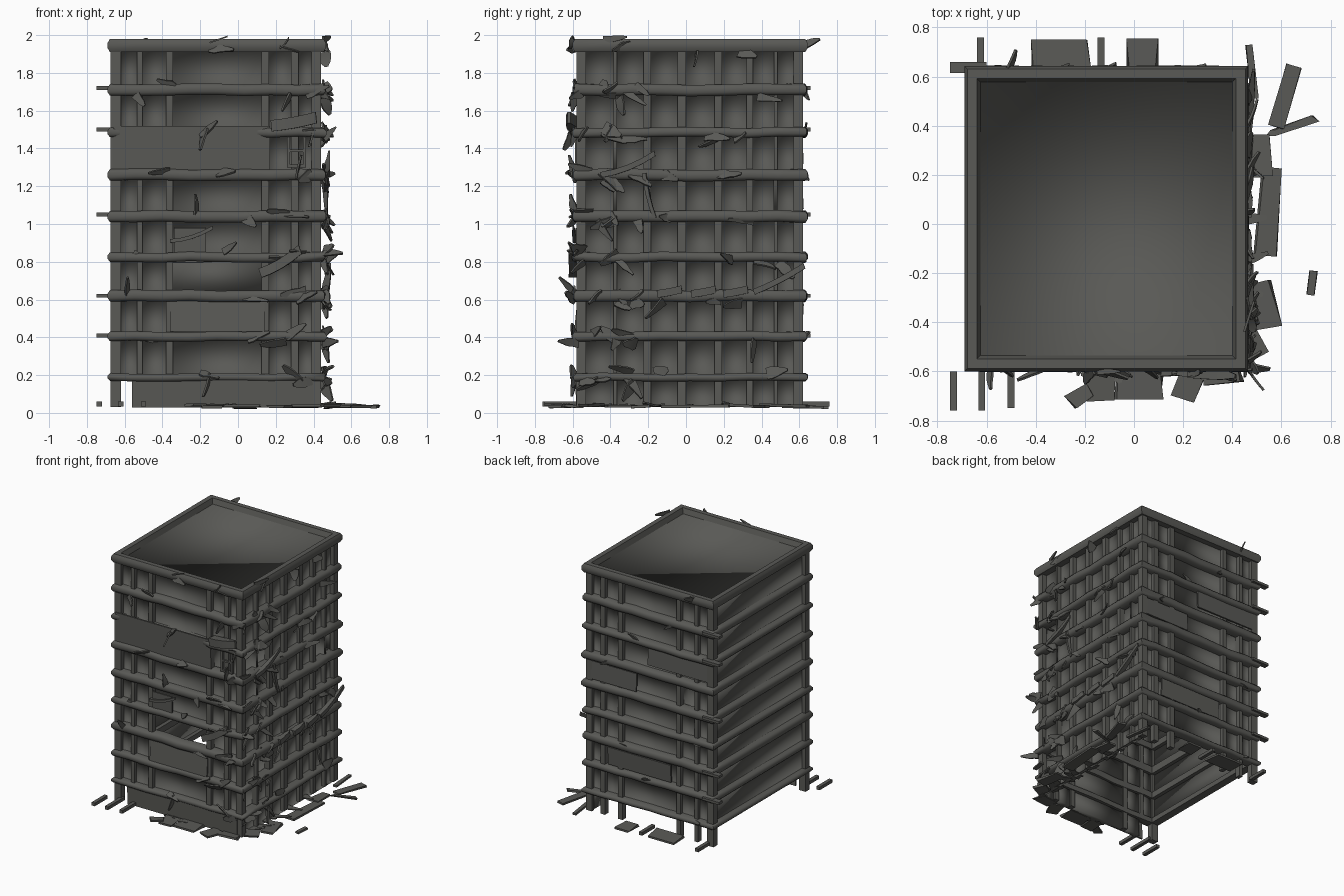
import bpy, bmesh, math, random
from mathutils import Vector, Matrix

if "Cube" in bpy.data.objects:
    bpy.data.objects.remove(bpy.data.objects["Cube"])
random.seed(7)
R = random.uniform

mat = bpy.data.materials.new("dark concrete grey")
mat.diffuse_color = (0.10, 0.10, 0.092, 1)
mat.use_nodes = True
mat.node_tree.nodes["Principled BSDF"].inputs["Base Color"].default_value = mat.diffuse_color

X0, X1, Y0, Y1 = -0.675, 0.44, -0.58, 0.62          # wall planes
LEVELS = [(0.17, 0.21), (0.38, 0.43), (0.59, 0.65), (0.80, 0.85), (1.01, 1.07),
          (1.23, 1.29), (1.46, 1.51), (1.68, 1.74), (1.91, 1.98)]


def finish(bm, name, smooth=None, recalc=True):
    if recalc:
        bmesh.ops.recalc_face_normals(bm, faces=bm.faces)
    me = bpy.data.meshes.new(name)
    bm.to_mesh(me)
    bm.free()
    me.materials.append(mat)
    ob = bpy.data.objects.new(name, me)
    bpy.context.collection.objects.link(ob)
    if smooth:
        bpy.ops.object.select_all(action='DESELECT')
        ob.select_set(True)
        bpy.context.view_layer.objects.active = ob
        bpy.ops.object.shade_smooth_by_angle(angle=math.radians(smooth))
    return ob


def box(bm, lo, hi, rot=None):
    lo, hi = Vector(lo), Vector(hi)
    c, s = (lo + hi) / 2, hi - lo
    m = Matrix.Translation(c) @ (rot.to_4x4() if rot else Matrix()) @ Matrix.Diagonal((*s, 1))
    return bmesh.ops.create_cube(bm, size=1, matrix=m)['verts']


def at(side, u, z, d):
    # point on a facade: u along the wall, d = depth inwards from the wall plane
    return {'front': (u, Y0 + d, z), 'back': (u, Y1 - d, z),
            'right': (X1 - d, u, z), 'left': (X0 + d, u, z)}[side]


def side_box(bm, side, u0, u1, z0, z1, d0, d1):
    a, b = at(side, u0, z0, d0), at(side, u1, z1, d1)
    box(bm, [min(p) for p in zip(a, b)], [max(p) for p in zip(a, b)])


def tray(bm, outer, inner):
    # recess: back face plus four reveals, wound to face outwards
    o = [bm.verts.new(p) for p in outer]
    i = [bm.verts.new(p) for p in inner]
    bm.faces.new(i)
    for k in range(4):
        l = (k + 1) % 4
        bm.faces.new((o[k], o[l], i[l], i[k]))


def side_tray(bm, side, u0, u1, z0, z1, d0, d1):
    if side in ('back', 'left'):
        u0, u1 = u1, u0
    cs = ((u0, z0), (u1, z0), (u1, z1), (u0, z1))
    tray(bm, [at(side, u, z, d0) for u, z in cs], [at(side, u, z, d1) for u, z in cs])


def shard(bm, p, d, length, width, bend=0.0, thick=0.008, roll=0.0):
    # bent, tapered strip of torn slab
    d = Vector(d).normalized()
    side = d.cross(Vector((0, 0, 1)))
    side = side.normalized() if side.length > 0.1 else Vector((0, 1, 0))
    side = Matrix.Rotation(roll, 3, d) @ side
    up = side.cross(d)
    prev, n = None, 4
    for i in range(n + 1):
        t = i / n
        c = Vector(p) + d * length * t + up * bend * t * t
        w = width * (1 - 0.75 * t * t) * R(0.75, 1.1) / 2
        ring = [bm.verts.new(c + side * a * w + up * b * thick / 2)
                for a, b in ((-1, -1), (1, -1), (1, 1), (-1, 1))]
        if prev:
            for k in range(4):
                bm.faces.new((prev[k], prev[(k + 1) % 4], ring[(k + 1) % 4], ring[k]))
        else:
            bm.faces.new(ring)
        prev = ring
    bm.faces.new(prev)


# rounded floor bands running round the tower
bm = bmesh.new()
for lv, (z0, z1) in enumerate(LEVELS):
    h, top = z1 - z0, z1 > 1.9
    prof = [(-0.075, 0), (-0.012, 0), (0, 0.3), (0, 0.7), (-0.012, 1), (-0.05 if top else -0.075, 1)]
    x0, x1, y0, y1 = -0.69, 0.465, -0.60, 0.643
    pts = []
    N = 8
    for (ax, ay), (bx, by) in (((x0, y0), (x1, y0)), ((x1, y0), (x1, y1)),
                               ((x1, y1), (x0, y1)), ((x0, y1), (x0, y0))):
        pts += [(ax + (bx - ax) * i / N, ay + (by - ay) * i / N) for i in range(N)]
    rings = []
    for x, y in pts:
        nx = -1 if x < x0 + 1e-4 else 1 if x > x1 - 1e-4 else 0
        ny = -1 if y < y0 + 1e-4 else 1 if y > y1 - 1e-4 else 0
        j = 0 if top or nx < 0 else R(-0.006, 0.004)
        jz = 0 if top or nx < 0 else R(-0.005, 0.004)
        if lv == 6 and ny < 0 and nx == 0 and x < 0.1:
            j = -0.03                                # band torn off behind the loose sheet
        rings.append([bm.verts.new((x + nx * (o + j), y + ny * (o + j), z0 + t * h + jz)) for o, t in prof])
    for a, b in zip(rings, rings[1:] + rings[:1]):
        for k in range(len(prof)):
            l = (k + 1) % len(prof)
            bm.faces.new((a[k], a[l], b[l], b[k]))
finish(bm, "floor_bands", 60)

# recessed roof deck
bm = bmesh.new()
rc = ((-0.64, -0.55), (0.415, -0.55), (0.415, 0.593), (-0.64, 0.593))
tray(bm, [(x, y, 1.979) for x, y in rc], [(x, y, 1.94) for x, y in rc])
finish(bm, "roof_deck", 180, False)

# facades: upright columns and recessed panes; some panes are missing or pushed in
FRONT_COLS = [(-0.675, -0.62), (-0.535, -0.505), (-0.38, -0.345), (0.125, 0.165), (0.28, 0.32), (0.405, 0.44)]
RIGHT_COLS = [(-0.58, -0.54), (-0.385, -0.365), (-0.225, -0.185), (-0.045, 0.0), (0.15, 0.19), (0.32, 0.355),
              (0.465, 0.485), (0.59, 0.62)]
OPEN = {('front', 3, 2), ('front', 0, 0)} | {('back', 0, i) for i in range(5)}
DEEP = {('front', 6, 3), ('front', 3, 3), ('right', 6, 0), ('right', 6, 1), ('right', 2, 1),
        ('right', 5, 5), ('right', 5, 6), ('right', 1, 0), ('back', 2, 3), ('back', 5, 1)}
for side, cols in (('front', FRONT_COLS), ('right', RIGHT_COLS), ('back', FRONT_COLS)):
    cb, pb = bmesh.new(), bmesh.new()
    for s in range(9):
        z0 = 0.03 if s == 0 else LEVELS[s - 1][1] - 0.01
        z1 = LEVELS[s][0] + 0.01
        for i, (a, b) in enumerate(cols):
            if (side, s, i) in {('right', 6, 1), ('right', 5, 1), ('front', 0, 1), ('right', 5, 6)}:
                continue
            side_box(cb, side, a, b, z0, z1, 0.0 if i in (0, len(cols) - 1) else 0.006, 0.05)
        for i in range(len(cols) - 1):
            if (side, s, i) not in OPEN:
                d = 0.11 if (side, s, i) in DEEP else R(0.03, 0.042)
                side_tray(pb, side, cols[i][1] - 0.002, cols[i + 1][0] + 0.002, z0, z1, 0.008, d)
    finish(cb, side + "_columns")
    finish(pb, side + "_panes", 180, False)

# plain left wall, open at ground level with corner posts
bm = bmesh.new()
for s in range(1, 9):
    side_tray(bm, 'left', Y0 + 0.02, Y1 - 0.02, LEVELS[s - 1][1] - 0.005, LEVELS[s][0] + 0.005, 0.0, 0.03)
finish(bm, "left_wall", 180, False)
bm = bmesh.new()
for y in (Y0, Y1 - 0.05):
    box(bm, (X0, y, 0.03), (X0 + 0.045, y + 0.05, 1.93))
finish(bm, "corner_posts")

# loose sheets hanging on the front and back
bm = bmesh.new()
for x0, x1, z0, z1, tilt in ((-0.66, 0.17, 1.28, 1.52, 0.03), (-0.36, 0.14, 0.43, 0.60, -0.10),
                             (-0.56, 0.40, 0.03, 0.18, 0.04), (-0.34, -0.17, 0.84, 0.98, 0.03)):
    box(bm, (x0, Y0 - 0.004, z0), (x1, Y0 + 0.008, z1), Matrix.Rotation(tilt, 3, 'X'))
for x0, x1, z0, z1, tilt in ((-0.62, -0.1, 1.32, 1.46, 0.05), (-0.3, 0.25, 0.44, 0.58, -0.06),
                             (0.0, 0.4, 1.08, 1.22, 0.05)):
    box(bm, (x0, Y1 - 0.012, z0), (x1, Y1, z1), Matrix.Rotation(tilt, 3, 'X'))
finish(bm, "loose_sheets")

# small window frame at the damaged corner
bm = bmesh.new()
for x in (0.26, 0.345):
    side_box(bm, 'front', x, x + 0.014, 1.30, 1.48, -0.008, 0.02)
for z in (1.30, 1.38, 1.466):
    side_box(bm, 'front', 0.26, 0.359, z, z + 0.014, -0.006, 0.018)
finish(bm, "corner_window_frame")

# torn slab pieces hanging along the band edges, mostly at the right corner
bm = bmesh.new()
for z0, z1 in LEVELS:
    z = (z0 + z1) / 2
    many = 1 if z > 1.8 else 2
    for k in range(4 * many):
        y = R(-0.5, 0.55) if k % 2 else R(-0.58, -0.25)
        shard(bm, (0.45, y, z + R(-0.04, 0.03)), (R(0.05, 0.3), R(-1, 1), R(-0.7, 0.3)),
              R(0.07, 0.14), R(0.04, 0.08), R(-0.03, 0.03), 0.01, R(0.6, 1.6))
    for k in range(2 * many):
        x = R(0.2, 0.42) if k % 3 else R(-0.6, 0.1)
        shard(bm, (x, -0.585, z + R(-0.03, 0.03)), (R(-1, 1), R(-0.2, -0.02), R(-0.5, 0.4)),
              R(0.07, 0.14), R(0.03, 0.07), R(-0.02, 0.02), 0.01, R(0.6, 1.6))
    shard(bm, (R(-0.6, 0.4), 0.625, z), (R(-1, 1), R(0.05, 0.2), R(-0.4, 0.4)),
          R(0.06, 0.12), R(0.03, 0.06), R(-0.02, 0.02), 0.01, 1.2)
shard(bm, (-0.15, -0.6, 1.96), (1, 0, 0.35), 0.10, 0.03, 0.0)
shard(bm, (0.22, -0.6, 1.93), (1, -0.1, 0.5), 0.07, 0.05, 0.03)
# long curled pieces seen on the front and right faces
shard(bm, (-0.36, -0.585, 0.91), (1, -0.05, 0.05), 0.23, 0.03, 0.06, 0.02)
shard(bm, (0.12, -0.585, 0.74), (1, -0.1, 0.35), 0.24, 0.07, 0.05, 0.05)
shard(bm, (0.18, -0.585, 1.52), (1, -0.15, 0.1), 0.24, 0.08, 0.02, 0.06)
shard(bm, (0.46, -0.45, 1.26), (0.08, 1, 0.15), 0.30, 0.04, 0.07, 0.03)
shard(bm, (0.46, 0.36, 0.64), (0.1, 1, 0.4), 0.30, 0.04, 0.03, 0.03)
shard(bm, (0.46, -0.22, 1.27), (0.02, 0.1, -1), 0.24, 0.03, 0.03, 0.02)
for y in (-0.15, 0.03, 0.2):
    shard(bm, (0.455, y, 0.63), (0.1, 1, R(-0.2, 0.2)), 0.13, 0.05, 0.01, 0.04)
finish(bm, "torn_slab_edges", 50)

# reinforcing rods at the left corners and beside the ground posts
bm = bmesh.new()
for z in (0.41, 0.62, 1.05, 1.50, 1.72):
    box(bm, (-0.75, 0.615, z - 0.01), (-0.60, 0.66, z + 0.01))
for x, y0, y1 in ((-0.735, -0.76, -0.60), (-0.62, -0.76, -0.55), (-0.50, -0.75, -0.55),
                  (-0.625, 0.60, 0.76), (-0.135, 0.60, 0.76)):
    box(bm, (x - 0.014, y0, 0.035), (x + 0.014, y1, 0.06))
finish(bm, "reinforcing_rods")

# flat rubble plates lying round the base: x, y, width, depth, turn
bm = bmesh.new()
PLATES = [(-0.30, 0.68, 0.22, 0.14, 0), (0.035, 0.69, 0.11, 0.13, 0), (-0.22, -0.70, 0.09, 0.06, 0.6),
          (-0.14, -0.66, 0.11, 0.12, 0.05), (0.02, -0.65, 0.17, 0.13, 0), (0.22, -0.65, 0.10, 0.13, -0.3),
          (0.35, -0.60, 0.16, 0.1, 0.1), (0.53, -0.33, 0.09, 0.19, 0.2), (0.725, -0.24, 0.03, 0.10, -0.15),
          (0.55, 0.05, 0.09, 0.36, -0.08), (0.52, 0.28, 0.08, 0.17, 0), (0.615, 0.52, 0.06, 0.26, -0.3),
          (0.65, 0.40, 0.20, 0.025, 0.3), (0.47, -0.5, 0.1, 0.1, 0.5), (0.48, 0.62, 0.03, 0.22, 0.1)]
for x, y, w, d, a in PLATES:
    z = R(0.02, 0.035)
    vs = box(bm, (x - w / 2, y - d / 2, z), (x + w / 2, y + d / 2, z + 0.015),
             Matrix.Rotation(a, 3, 'Z') @ Matrix.Rotation(R(-0.08, 0.08), 3, 'X'))
    for v in vs:
        v.co.x += R(-0.12, 0.12) * w
        v.co.z = max(v.co.z, 0.01)
for k in range(8):
    shard(bm, (0.38, R(-0.6, 0.6), 0.035), (1, R(-0.8, 0.8), R(-0.05, 0.1)), R(0.1, 0.18), R(0.05, 0.1), 0.01)
for k in range(4):
    shard(bm, (R(-0.2, 0.4), -0.56, 0.035), (R(-0.6, 0.6), -1, 0), R(0.06, 0.12), R(0.05, 0.1), 0.01)
finish(bm, "ground_rubble")
